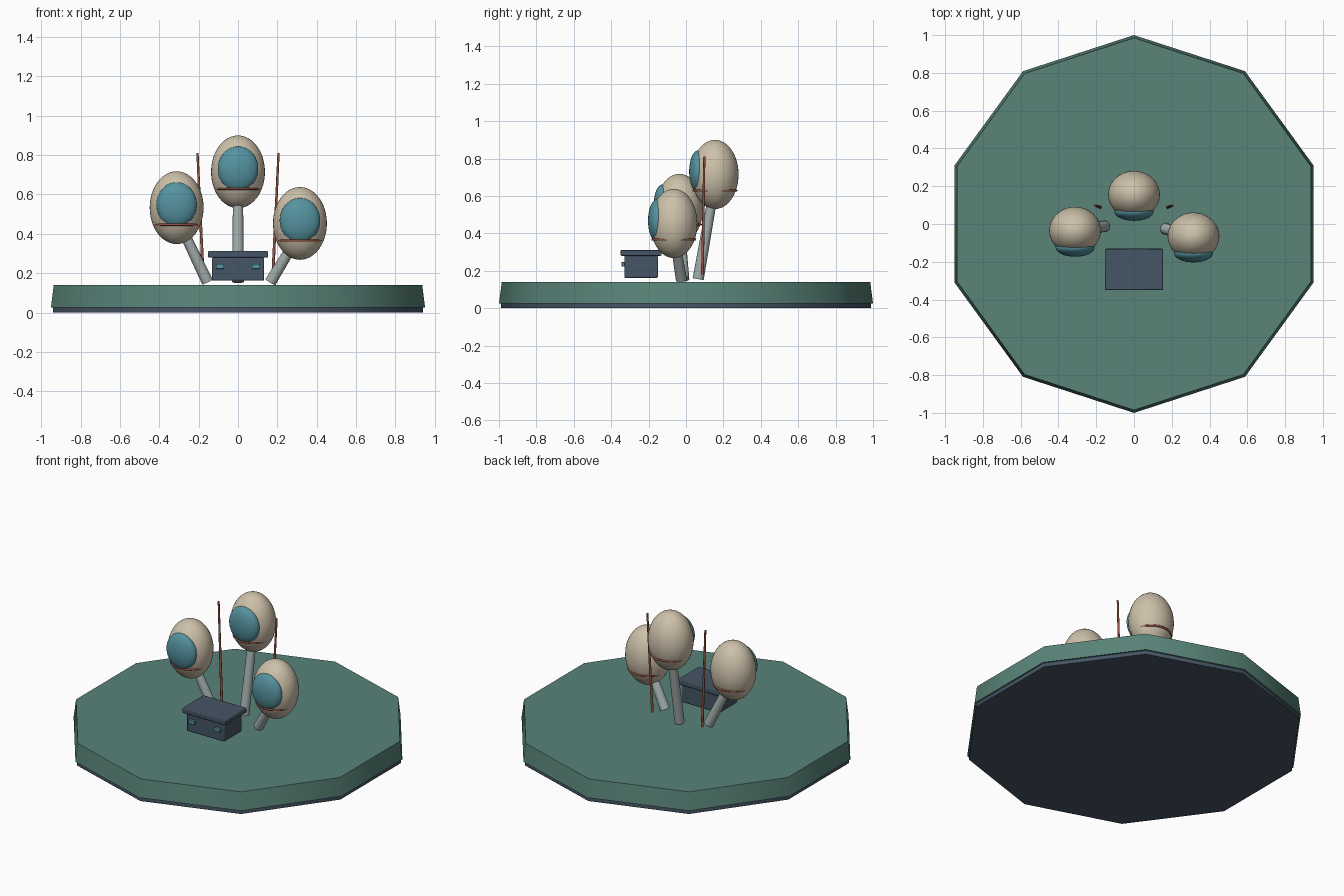
import bpy
import math
from mathutils import Vector

cube = bpy.data.objects.get("Cube")
if cube:
    bpy.data.objects.remove(cube, do_unlink=True)


def material(name, r, g, b):
    m = bpy.data.materials.new(name)
    m.use_nodes = True
    m.diffuse_color = (r, g, b, 1)
    node = next(n for n in m.node_tree.nodes if n.type == 'BSDF_PRINCIPLED')
    node.inputs["Base Color"].default_value = (r, g, b, 1)
    return m


GREEN = material("sea green", 0.10, 0.23, 0.19)
SLATE = material("dark slate", 0.06, 0.09, 0.13)
CREAM = material("cream shell", 0.61, 0.53, 0.40)
TEAL = material("teal glass", 0.09, 0.29, 0.35)
GREY = material("pale grey", 0.36, 0.42, 0.41)
RUST = material("rust red", 0.30, 0.09, 0.055)


def finish(name, mat, angle=40):
    """Name, colour and shade the newly added object."""
    ob = bpy.context.object
    ob.name = name
    ob.data.materials.append(mat)
    bpy.ops.object.transform_apply(location=False, rotation=False, scale=True)
    bpy.ops.object.shade_smooth_by_angle(angle=math.radians(angle))
    return ob


def slab(name, mat, r1, r2, z1, z2):
    bpy.ops.mesh.primitive_cone_add(vertices=10, radius1=r1, radius2=r2,
                                    depth=z2 - z1, location=(0, 0, (z1 + z2) / 2))
    return finish(name, mat)


def rod(name, mat, a, b, r1, r2, sides):
    a, b = Vector(a), Vector(b)
    bpy.ops.mesh.primitive_cone_add(vertices=sides, radius1=r1, radius2=r2,
                                    depth=(b - a).length, location=(a + b) / 2,
                                    rotation=(b - a).to_track_quat('Z', 'Y').to_euler())
    return finish(name, mat, 65)


def ellipsoid(name, mat, centre, radii):
    bpy.ops.mesh.primitive_uv_sphere_add(segments=40, ring_count=24, radius=1,
                                         location=centre)
    bpy.context.object.scale = radii
    return finish(name, mat)


def box(name, mat, centre, size, bevel):
    bpy.ops.mesh.primitive_cube_add(size=1, location=centre)
    bpy.context.object.scale = size
    ob = finish(name, mat, 30)
    mod = ob.modifiers.new("soft edges", 'BEVEL')
    mod.width = bevel
    mod.segments = 2
    return ob


# Ten-sided platform with a darker underside
slab("platform_underside", SLATE, 0.99, 0.99, 0, 0.03)
slab("platform", GREEN, 1.0, 0.985, 0.025, 0.14)

# Three pods, each on a leaning stem with a window and a band
pods = {
    "right": ((-0.312, -0.035, 0.533), (-0.155, -0.012, 0.155)),
    "centre": ((0, 0.155, 0.715), (0, 0.065, 0.155)),
    "left": ((0.315, -0.065, 0.453), (0.165, -0.025, 0.155)),
}
for side, (centre, foot) in pods.items():
    c = Vector(centre)
    rod(side + "_stem", GREY, foot, c - Vector((0, 0, 0.05)), 0.03, 0.025, 16)
    ellipsoid(side + "_pod", CREAM, c, (0.137, 0.126, 0.185))
    ellipsoid(side + "_window", TEAL, c + Vector((0, -0.09, 0.015)),
              (0.103, 0.048, 0.114))
    bpy.ops.mesh.primitive_torus_add(major_radius=0.114, minor_radius=0.006,
                                     major_segments=40, minor_segments=8,
                                     location=c - Vector((0, 0, 0.086)))
    finish(side + "_band", RUST, 60)

# Thin masts leaning outwards
for side, s in (("right", -1), ("left", 1)):
    rod(side + "_mast", RUST, (s * 0.177, 0.088, 0.18), (s * 0.206, 0.098, 0.81),
        0.008, 0.006, 8)

# Console box with lid and two indicator lights
box("console_body", SLATE, (0, -0.24, 0.221), (0.266, 0.18, 0.118), 0.006)
box("console_lid", SLATE, (0, -0.24, 0.296), (0.306, 0.218, 0.032), 0.005)
for side, s in (("right", -1), ("left", 1)):
    box(side + "_console_light", TEAL, (s * 0.091, -0.334, 0.234),
        (0.042, 0.02, 0.025), 0.002)
